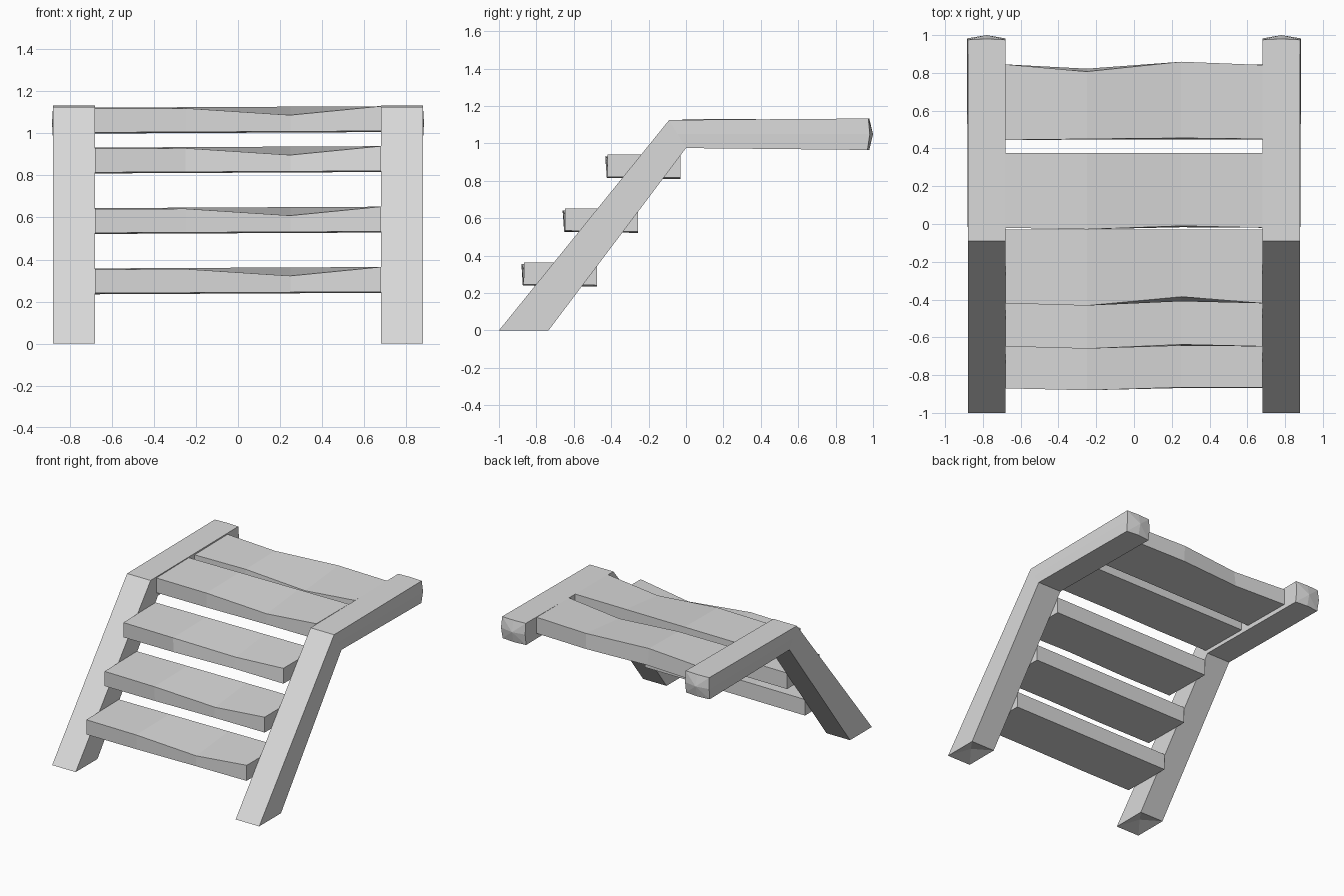
import bpy
import bmesh
from mathutils import Vector

if "Cube" in bpy.data.objects:
    bpy.data.objects.remove(bpy.data.objects["Cube"], do_unlink=True)

grey = bpy.data.materials.new("weathered_grey")
grey.use_nodes = True
grey.diffuse_color = (0.7, 0.7, 0.7, 1)
bsdf = grey.node_tree.nodes["Principled BSDF"]
bsdf.inputs["Base Color"].default_value = grey.diffuse_color
bsdf.inputs["Roughness"].default_value = 0.9


def finish(name, bm):
    bmesh.ops.recalc_face_normals(bm, faces=bm.faces)
    mesh = bpy.data.meshes.new(name)
    bm.to_mesh(mesh)
    bm.free()
    mesh.materials.append(grey)
    bpy.context.collection.objects.link(bpy.data.objects.new(name, mesh))


def loft(sections):
    """Skin a run of equal cross-sections; return the mesh and its two end caps."""
    bm = bmesh.new()
    rings = [[bm.verts.new(p) for p in s] for s in sections]
    for a, b in zip(rings, rings[1:]):
        for i in range(len(a)):
            j = (i + 1) % len(a)
            bm.faces.new((a[i], a[j], b[j], b[i]))
    return bm, bm.faces.new(rings[0]), bm.faces.new(rings[-1])


def dent(bm, face, offset):
    """Split an end cap into a fan and shift its middle."""
    centre = bmesh.ops.poke(bm, faces=[face])["verts"][0]
    centre.co += Vector(offset)


# Side rails: sloping leg, bend, level top beam with a blunt domed end
INNER, OUTER = 0.68, 0.88


def rail(name, side):
    # lower edge point, upper edge point along the rail
    path = [((-0.735, 0), (-1, 0)),
            ((0, 0.975), (-0.09, 1.125)),
            ((0.97, 0.965), (0.975, 1.133))]
    sections = []
    for k, ((y0, z0), (y1, z1)) in enumerate(path):
        end = 0.01 if k == 2 else 0
        ym, zm = (y0 + y1) / 2 + end, (z0 + z1) / 2
        mid = (INNER + OUTER) / 2
        pts = [(INNER, y0, z0), (mid, y0 + end, z0), (OUTER, y0, z0),
               (OUTER + end / 2, ym, zm),
               (OUTER, y1, z1), (mid, y1 + end / 2, z1), (INNER, y1, z1),
               (INNER, ym, zm)]
        sections.append([(side * x, y, z) for x, y, z in pts])
    bm, foot, tip = loft(sections)
    dent(bm, foot, (0, 0, 0.035))
    dent(bm, tip, (0, 1 - tip.calc_center_median().y if tip.is_valid else 0.02, 0))
    finish(name, bm)


rail("left_rail", 1)
rail("right_rail", -1)

# Worn boards: four stations across, each with its own front and back edge
STATIONS = (-0.68, -0.25, 0.25, 0.68)
SAG = (0, 0, -0.035, 0.005)
STRAIGHT = (0, 0, 0, 0)


def board(name, front, back, bottom, wave, back_wave=STRAIGHT):
    sections = []
    for x, sag, w, b in zip(STATIONS, SAG, wave, back_wave):
        lift = 0.005 * x
        top = bottom + 0.118 + lift
        sections.append([(x, front + 0.3 * w, bottom + 0.005 + lift),
                         (x, back + 0.6 * b, bottom + lift),
                         (x, back + b, top + 0.005),
                         (x, front + w, top + sag)])
    finish(name, loft(sections)[0])


board("lower_tread", -0.87, -0.475, 0.238, (0, -0.01, 0.005, 0.005))
board("middle_tread", -0.648, -0.257, 0.525, (0, -0.012, 0.01, 0))
board("upper_tread", -0.42, -0.03, 0.813, (0, -0.012, 0.035, 0))
board("front_platform_board", -0.02, 0.375, 1.003, (0, -0.008, 0.01, 0))
board("back_platform_board", 0.445, 0.845, 1.003, (0, 0.005, 0.01, 0.005),
      (0, -0.038, 0.014, -0.003))
